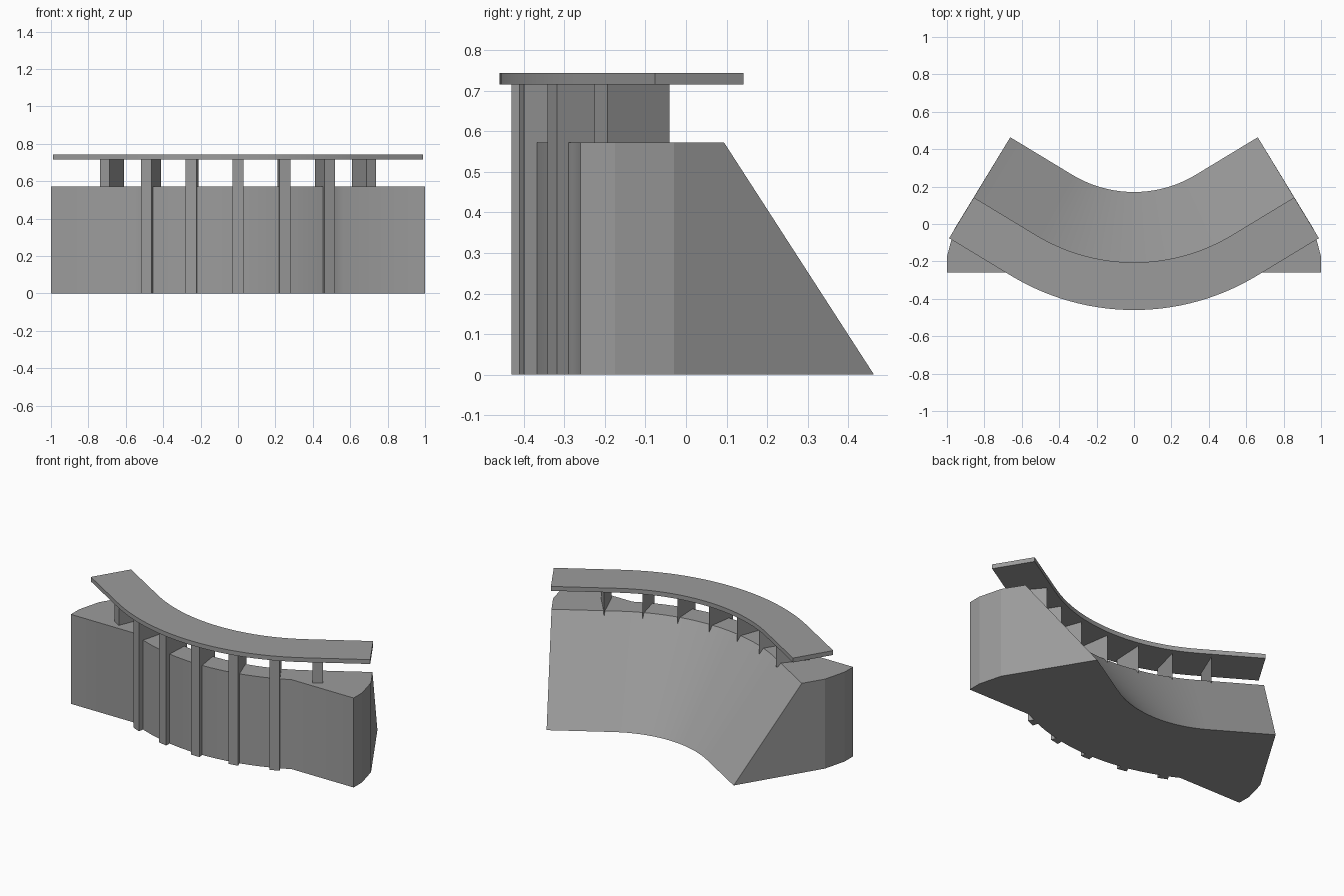
import bpy
from math import sin, cos, acos, radians

if "Cube" in bpy.data.objects:
    bpy.data.objects.remove(bpy.data.objects["Cube"])

CY = 0.809                 # y of the common centre of all the arcs
BEND = radians(31.2)       # half angle of the arc
STRAIGHT = 0.387           # straight run after each arc end
N = 14                     # arc segments per half

GREY = bpy.data.materials.new("concrete")
GREY.diffuse_color = (0.33, 0.33, 0.33, 1)
GREY.use_nodes = True
GREY.node_tree.nodes["Principled BSDF"].inputs["Base Color"].default_value = GREY.diffuse_color


def curve(r):
    """Plan line, left to right: straight, arc, straight."""
    ex = r * sin(BEND) + STRAIGHT * cos(BEND)
    ey = CY - r * cos(BEND) + STRAIGHT * sin(BEND)
    arc = [(r * sin(BEND * i / N), CY - r * cos(BEND * i / N)) for i in range(-N, N + 1)]
    return [(-ex, ey)] + arc + [(ex, ey)]


def loft(name, bottom, top, z0, z1, smooth=True):
    """Solid between two plan outlines (counter-clockwise)."""
    n = len(bottom)
    verts = [(x, y, z0) for x, y in bottom] + [(x, y, z1) for x, y in top]
    faces = [tuple(reversed(range(n))), tuple(range(n, 2 * n))]
    faces += [(i, (i + 1) % n, n + (i + 1) % n, n + i) for i in range(n)]
    me = bpy.data.meshes.new(name)
    me.from_pydata(verts, [], faces)
    me.materials.append(GREY)
    ob = bpy.data.objects.new(name, me)
    bpy.context.collection.objects.link(ob)
    if smooth:
        bpy.context.view_layer.objects.active = ob
        ob.select_set(True)
        bpy.ops.object.shade_smooth_by_angle(angle=radians(30))
        ob.select_set(False)
    return ob


# Dam wall: bulging front between flat abutments, sloping curved back
R_FRONT, Y_FLAT = 1.207, -0.26
a = acos((CY - Y_FLAT) / R_FRONT)
bulge = [(R_FRONT * sin(a * i / N), CY - R_FRONT * cos(a * i / N)) for i in range(-N, N + 1)]
right_end = [(1.0, Y_FLAT), (1.0, -0.175), (0.962, -0.03)]
left_end = [(-x, y) for x, y in reversed(right_end)]
front = left_end + bulge + right_end
wall = loft("dam_wall", front + curve(0.638)[::-1], front + curve(1.07)[::-1], 0, 0.572)

# Keep the end facets of the wall flat
for e in wall.data.edges:
    if all(abs(wall.data.vertices[v].co.x) > 0.95 for v in e.vertices):
        e.use_edge_sharp = True

# Road deck along the crest
deck = curve(1.269) + curve(1.014)[::-1]
loft("road_deck", deck, deck, 0.716, 0.744)

# Wedge piers, evenly spaced along the curve, tapering to the back
R_PIER, DEPTH, HALF, STEP = 1.24, 0.197, 0.03, 0.252
for k in range(-3, 4):
    s = k * STEP
    t = max(-BEND, min(BEND, s / R_PIER))
    extra = s - t * R_PIER
    tx, ty = cos(t), sin(t)                    # direction along the dam
    px = R_PIER * sin(t) + extra * tx
    py = CY - R_PIER * cos(t) + extra * ty
    plan = [(px - HALF * tx, py - HALF * ty), (px + HALF * tx, py + HALF * ty),
            (px - DEPTH * ty, py + DEPTH * tx)]
    z0 = 0.0 if abs(k) < 3 else 0.55           # outer piers stand on the wall
    loft(f"pier_{k + 4}", plan, plan, z0, 0.718, smooth=False)
